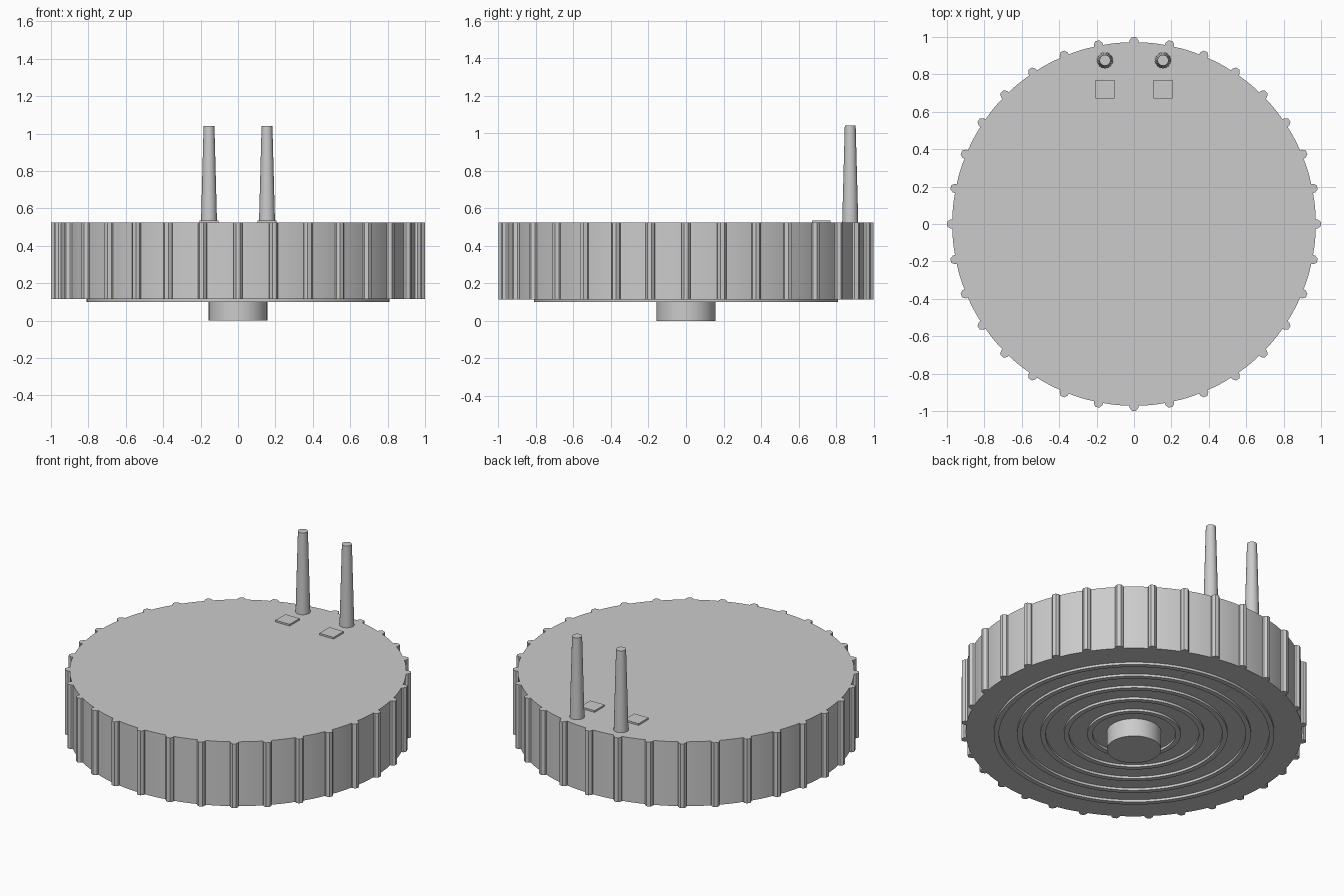
import bpy
import bmesh
from math import cos, sin, pi, radians

cube = bpy.data.objects.get("Cube")
if cube:
    bpy.data.objects.remove(cube, do_unlink=True)

grey = bpy.data.materials.new("light_grey")
grey.use_nodes = True
grey.diffuse_color = (0.6, 0.6, 0.6, 1)
grey.node_tree.nodes["Principled BSDF"].inputs["Base Color"].default_value = (0.6, 0.6, 0.6, 1)

BOTTOM, TOP = 0.115, 0.525
RIBS = 32


def finish(name, bm, smooth=True):
    bmesh.ops.recalc_face_normals(bm, faces=bm.faces)
    mesh = bpy.data.meshes.new(name)
    bm.to_mesh(mesh)
    bm.free()
    mesh.materials.append(grey)
    obj = bpy.data.objects.new(name, mesh)
    bpy.context.collection.objects.link(obj)
    if smooth:
        bpy.ops.object.select_all(action='DESELECT')
        obj.select_set(True)
        bpy.context.view_layer.objects.active = obj
        bpy.ops.object.shade_smooth_by_angle(angle=radians(25))
    return obj


def cone(name, x, y, z0, z1, r0, r1, sides):
    bm = bmesh.new()
    bmesh.ops.create_cone(bm, cap_ends=True, segments=sides,
                          radius1=r0, radius2=r1, depth=z1 - z0)
    bmesh.ops.translate(bm, verts=bm.verts, vec=(x, y, (z0 + z1) / 2))
    return finish(name, bm)


def ring(name, r_in, r_out, z0, z1, sides=96):
    bm = bmesh.new()
    profile = [(r_in, z0), (r_out, z0), (r_out, z1), (r_in, z1)]
    loops = [[bm.verts.new((r * cos(2 * pi * i / sides), r * sin(2 * pi * i / sides), z))
              for i in range(sides)] for r, z in profile]
    for k, a in enumerate(loops):
        b = loops[(k + 1) % len(loops)]
        for i in range(sides):
            j = (i + 1) % sides
            bm.faces.new((a[i], a[j], b[j], b[i]))
    return finish(name, bm)


# Round body with grip ribs, extruded from one outline
bm = bmesh.new()
step = 2 * pi / RIBS
outline = []
for i in range(RIBS):
    a = i * step
    # Rib corners, as (radius, sideways offset)
    for r, t in [(0.971, -0.024), (0.982, -0.024), (0.999, -0.011),
                 (0.999, 0.011), (0.982, 0.024), (0.971, 0.024)]:
        outline.append((r * cos(a) - t * sin(a), r * sin(a) + t * cos(a)))
    # Curved wall between ribs
    for f in (0.33, 0.5, 0.67):
        outline.append((0.972 * cos(a + f * step), 0.972 * sin(a + f * step)))
base = bm.faces.new([bm.verts.new((x, y, BOTTOM)) for x, y in outline])
top = bmesh.ops.extrude_face_region(bm, geom=[base], use_keep_orig=True)["geom"]
bmesh.ops.translate(bm, verts=[v for v in top if isinstance(v, bmesh.types.BMVert)],
                    vec=(0, 0, TOP - BOTTOM))
finish("ribbed_body", bm)

# Raised concentric rings and central stub underneath
for i in range(5):
    r = 0.81 - i * 0.135
    ring(f"underside_ring_{i + 1}", r - 0.03, r, 0.1, BOTTOM + 0.01)
cone("central_stub", 0, 0, 0, BOTTOM + 0.01, 0.157, 0.157, 64)

# Tapered pins and the square blocks passing through the body
for side, x in (("left", 0.155), ("right", -0.155)):
    cone(side + "_pin", x, 0.875, TOP - 0.01, 1.04, 0.043, 0.029, 24)
    bm = bmesh.new()
    bmesh.ops.create_cube(bm, size=1)
    bmesh.ops.scale(bm, verts=bm.verts, vec=(0.1, 0.1, 0.425))
    bmesh.ops.translate(bm, verts=bm.verts, vec=(x, 0.72, 0.3235))
    finish(side + "_square_block", bm, smooth=False)
